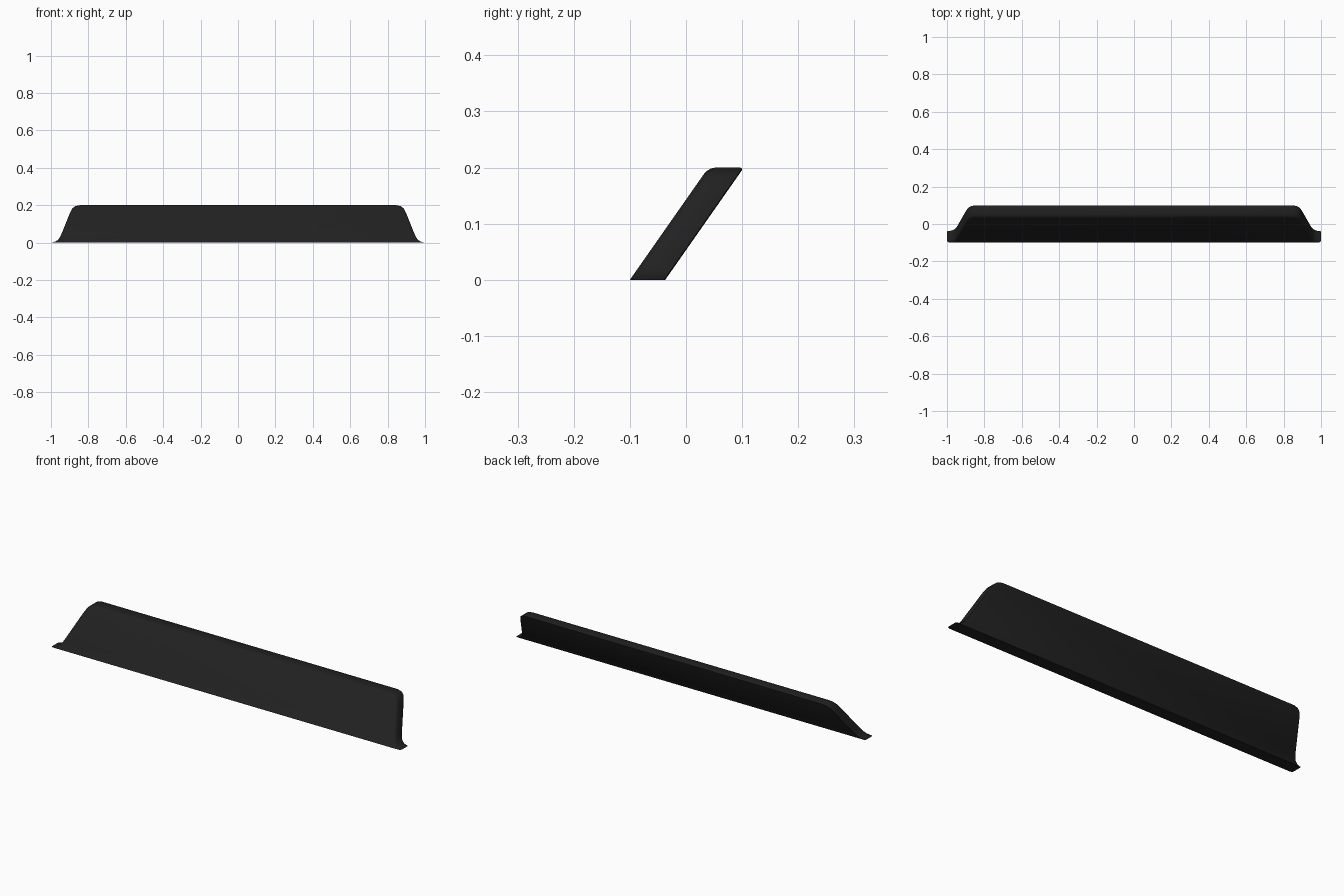
import bpy, bmesh
from mathutils import Vector

if "Cube" in bpy.data.objects:
    bpy.data.objects.remove(bpy.data.objects["Cube"])

# Half outline of the blade seen from the front: flared foot up to rounded top corner
HALF = [(1.0, 0.0), (0.976, 0.006), (0.961, 0.016), (0.952, 0.029), (0.944, 0.046),
        (0.898, 0.160), (0.886, 0.183), (0.870, 0.195), (0.845, 0.200)]
OUTLINE = [Vector(p) for p in HALF] + [Vector((-x, z)) for x, z in reversed(HALF)]

# Cross-section of the rim: (depth behind the front face, inset from the outline)
RIM = [(0.0, 0.010), (0.002, 0.005), (0.006, 0.0015), (0.012, 0.0),
       (0.057, 0.0), (0.061, 0.0015), (0.063, 0.005)]
LEAN = 0.70  # backward lean per unit of height


def inset_point(i, amount):
    p = OUTLINE[i]
    if i in (0, len(OUTLINE) - 1):          # foot tips slide along the ground
        return Vector((p.x - (1.5 if p.x > 0 else -1.5) * amount, 0.0))
    t = (OUTLINE[i + 1] - OUTLINE[i - 1]).normalized()
    q = p + Vector((-t.y, t.x)) * amount
    return Vector((q.x, max(q.y, 0.0008)))


# Leaning blade
bm = bmesh.new()
loops = []
for depth, inset in RIM:
    pts = [inset_point(i, inset) for i in range(len(OUTLINE))]
    loops.append([bm.verts.new((p.x, -0.1 + depth + LEAN * p.y, p.y)) for p in pts])
n = len(OUTLINE)
for a, b in zip(loops, loops[1:]):
    for i in range(n):
        j = (i + 1) % n
        bm.faces.new((a[i], a[j], b[j], b[i]))
bm.faces.new(loops[0])
bm.faces.new(list(reversed(loops[-1])))
bmesh.ops.recalc_face_normals(bm, faces=bm.faces)

mesh = bpy.data.meshes.new("lip_blade")
bm.to_mesh(mesh)
bm.free()
blade = bpy.data.objects.new("lip_blade", mesh)
bpy.context.collection.objects.link(blade)

# Black plastic
mat = bpy.data.materials.new("black_plastic")
mat.diffuse_color = (0.015, 0.015, 0.015, 1)
mat.use_nodes = True
mat.node_tree.nodes["Principled BSDF"].inputs["Base Color"].default_value = mat.diffuse_color
mesh.materials.append(mat)

# Smooth the rounded rim, keep the ground edge sharp
bpy.context.view_layer.objects.active = blade
blade.select_set(True)
bpy.ops.object.shade_smooth_by_angle(angle=0.6)
